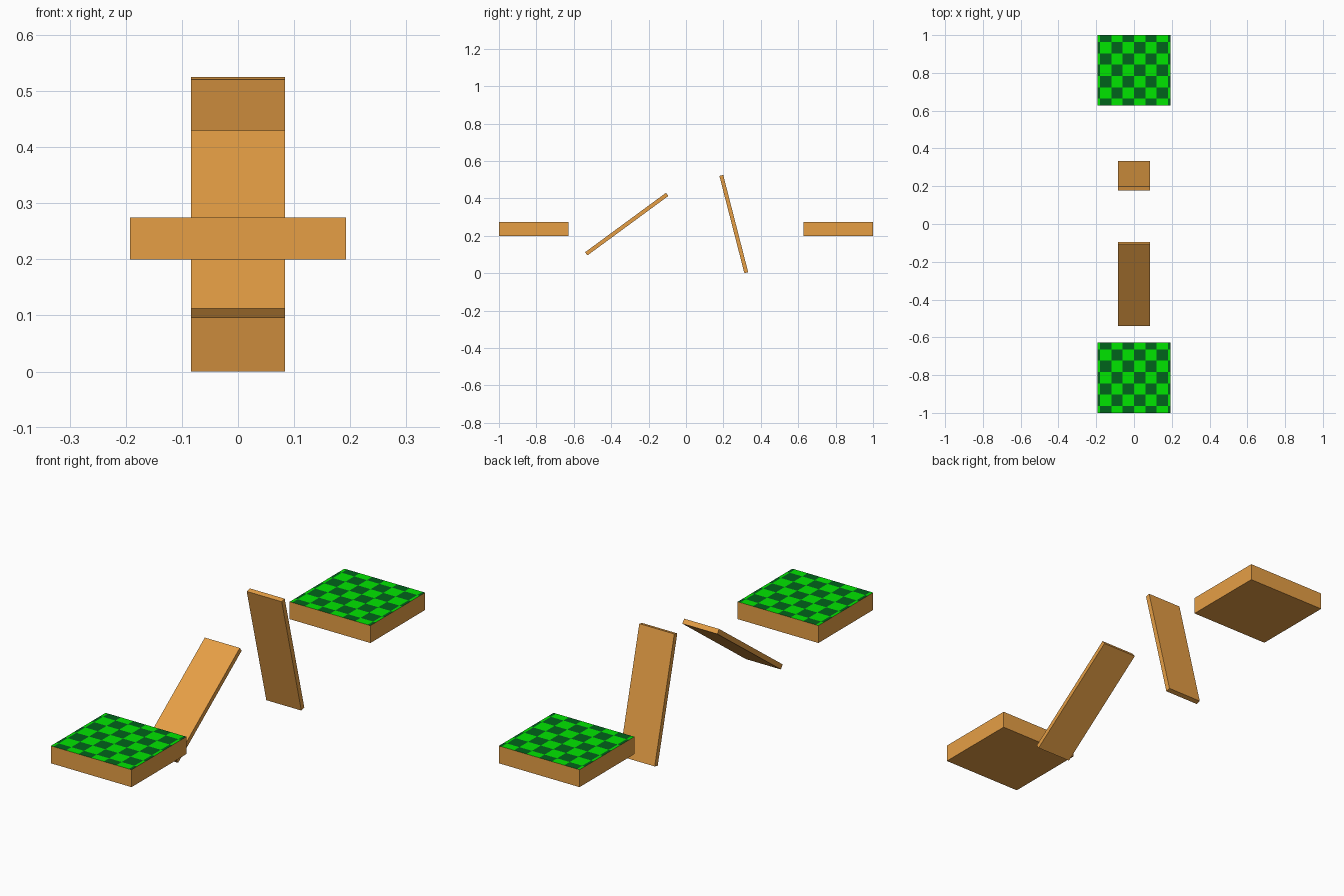
import bpy, bmesh, math
from mathutils import Matrix, Vector

if "Cube" in bpy.data.objects:
    bpy.data.objects.remove(bpy.data.objects["Cube"])


def material(name, rgb):
    m = bpy.data.materials.new(name)
    m.diffuse_color = (*rgb, 1)
    m.use_nodes = True
    m.node_tree.nodes["Principled BSDF"].inputs["Base Color"].default_value = m.diffuse_color
    return m


wood = material("wood_brown", (0.79, 0.345, 0.06))
grass = material("grass_green", (0.0, 0.78, 0.0))
dark_grass = material("dark_grass_green", (0.0, 0.125, 0.011))

CELL = 0.06  # size of one grass check


def box(name, size, centre, tilt=0, checked=False):
    bm = bmesh.new()
    bmesh.ops.create_cube(bm, size=1, matrix=Matrix.Diagonal((*size, 1)))
    y0 = 0.03  # offset of the check rows from the platform centre
    if checked:
        # cut only the top face into checks
        def top_faces():
            return [f for f in bm.faces if f.normal.z > 0.9]
        bm.normal_update()
        for axis, off in ((0, 0.0), (1, y0)):
            for k in range(-5, 6):
                pos = k * CELL + off
                if abs(pos) > size[axis] / 2 - 0.002:
                    continue
                co, no = Vector(), Vector()
                co[axis], no[axis] = pos, 1
                tops = top_faces()
                geom = set(tops)
                for f in tops:
                    geom.update(f.edges)
                    geom.update(f.verts)
                bmesh.ops.bisect_plane(bm, geom=list(geom), dist=1e-5,
                                       plane_co=co, plane_no=no)
                bm.normal_update()
        for f in top_faces():
            c = f.calc_center_median()
            i = math.floor(c.x / CELL) + math.floor((c.y - y0) / CELL)
            f.material_index = 1 + i % 2
    mesh = bpy.data.meshes.new(name)
    bm.to_mesh(mesh)
    bm.free()
    for m in (wood, grass, dark_grass) if checked else (wood,):
        mesh.materials.append(m)
    ob = bpy.data.objects.new(name, mesh)
    ob.location = centre
    ob.rotation_euler.x = math.radians(tilt)
    bpy.context.collection.objects.link(ob)
    return ob


# grassy platforms at both ends
for side, name in ((-1, "front_platform"), (1, "back_platform")):
    box(name, (0.385, 0.373, 0.075), (0, side * 0.8135, 0.2375), checked=True)

# tilted planks between the platforms
plank = (0.167, 0.537, 0.021)
box("front_plank", plank, (0, -0.317, 0.2625), tilt=36.3)
box("back_plank", plank, (0, 0.2555, 0.2627), tilt=104.4)
